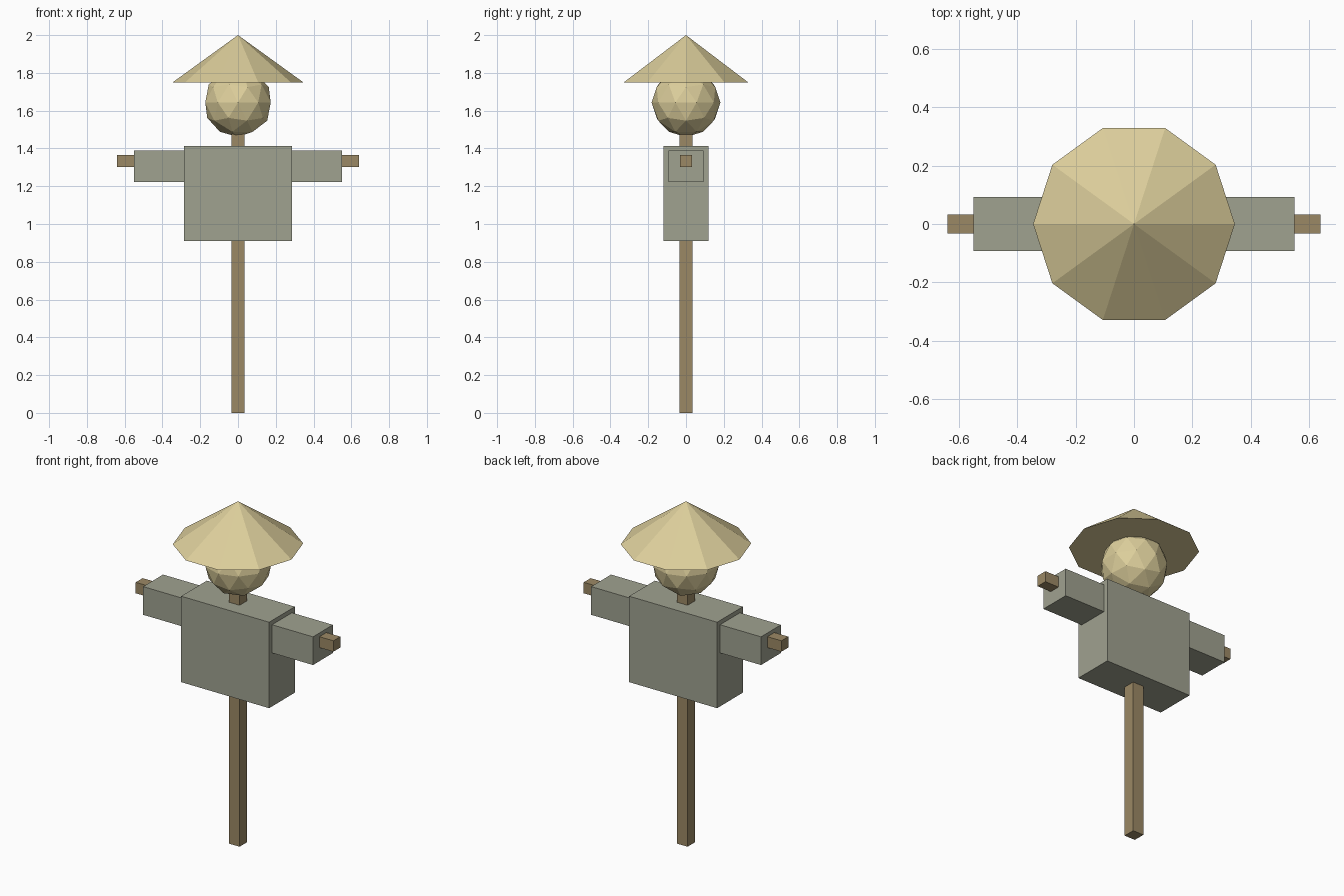
import bpy, bmesh
from math import cos, sin, pi

if "Cube" in bpy.data.objects:
    bpy.data.objects.remove(bpy.data.objects["Cube"])


def material(name, rgb):
    m = bpy.data.materials.new(name)
    m.diffuse_color = (*rgb, 1)
    m.use_nodes = True
    m.node_tree.nodes["Principled BSDF"].inputs["Base Color"].default_value = m.diffuse_color
    return m


WOOD = material("wood", (0.33, 0.25, 0.13))
CLOTH = material("cloth", (0.35, 0.36, 0.28))
STRAW = material("straw", (0.72, 0.62, 0.33))


def add_object(name, bm, mat):
    bmesh.ops.recalc_face_normals(bm, faces=bm.faces)
    me = bpy.data.meshes.new(name)
    bm.to_mesh(me)
    bm.free()
    me.materials.append(mat)
    ob = bpy.data.objects.new(name, me)
    bpy.context.collection.objects.link(ob)
    return ob


def box(name, x, y, z, mat):
    """Box from (min, max) ranges on each axis."""
    bm = bmesh.new()
    bmesh.ops.create_cube(bm, size=1)
    for v in bm.verts:
        v.co = [(a + b) / 2 + c * (b - a) for c, (a, b) in zip(v.co, (x, y, z))]
    return add_object(name, bm, mat)


# Wooden frame
box("post", (-0.035, 0.035), (-0.035, 0.035), (0, 1.55), WOOD)
box("crossbar", (-0.64, 0.64), (-0.032, 0.032), (1.302, 1.366), WOOD)

# Shirt
box("shirt_body", (-0.285, 0.285), (-0.119, 0.119), (0.91, 1.413), CLOTH)
for side, x in (("left", (-0.55, -0.26)), ("right", (0.26, 0.55))):
    box(side + "_sleeve", x, (-0.092, 0.092), (1.223, 1.388), CLOTH)

# Faceted head
bm = bmesh.new()
bmesh.ops.create_icosphere(bm, subdivisions=2, radius=0.182)
bmesh.ops.translate(bm, verts=bm.verts, vec=(0, 0, 1.643))
add_object("head", bm, STRAW)

# Ten-sided hat with a closed underside
bm = bmesh.new()
ring = [bm.verts.new((0.346 * cos(i * pi / 5), 0.346 * sin(i * pi / 5), 1.75))
        for i in range(10)]
tip = bm.verts.new((0, 0, 2))
bm.faces.new(ring)
for i in range(10):
    bm.faces.new((ring[i], ring[(i + 1) % 10], tip))
add_object("hat", bm, STRAW)
